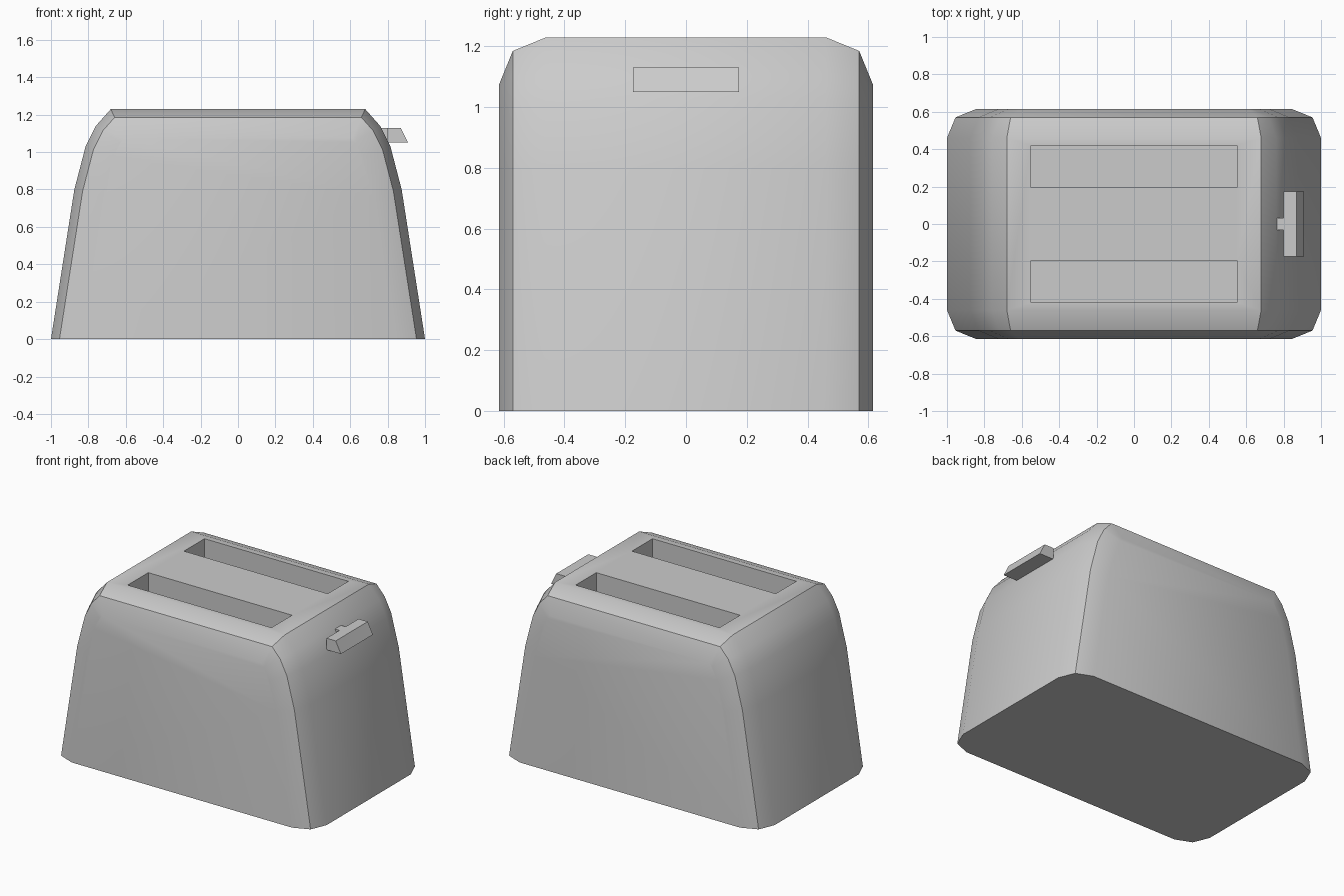
import bpy, bmesh, math
from mathutils import Vector

if "Cube" in bpy.data.objects:
    bpy.data.objects.remove(bpy.data.objects["Cube"])

# Right half of the body profile (x, z), bottom to top
PROFILE = [Vector(p) for p in ((1.0, 0), (0.875, 0.8), (0.815, 1.03), (0.76, 1.14), (0.68, 1.23))]
# Rounded front/back rim: (y, inset of the profile)
RIM = [(0.46, 0.0), (0.57, 0.045), (0.615, 0.155)]


def inset_profile(d):
    """Profile moved inwards by d, with the base kept on the ground."""
    normals = []
    for a, b in zip(PROFILE, PROFILE[1:]):
        e = (b - a).normalized()
        normals.append(Vector((e.y, -e.x)))
    normals.append(Vector((0, 1)))
    half = [PROFILE[0] - Vector((d / normals[0].x, 0))]
    for p, n1, n2 in zip(PROFILE[1:], normals, normals[1:]):
        half.append(p - (n1 + n2) * d / (1 + n1.dot(n2)))
    return [(p.x, p.y) for p in half] + [(-p.x, p.y) for p in reversed(half)]


def loft(name, sections):
    """Skin a list of (y, outline) sections and cap both ends."""
    bm = bmesh.new()
    rings = [[bm.verts.new((x, y, z)) for x, z in outline] for y, outline in sections]
    for r, s in zip(rings, rings[1:]):
        n = len(r)
        for i in range(n):
            j = (i + 1) % n
            bm.faces.new((r[i], r[j], s[j], s[i]))
    bm.faces.new(rings[0])
    bm.faces.new(rings[-1])
    bmesh.ops.recalc_face_normals(bm, faces=bm.faces)
    mesh = bpy.data.meshes.new(name)
    bm.to_mesh(mesh)
    bm.free()
    obj = bpy.data.objects.new(name, mesh)
    bpy.context.collection.objects.link(obj)
    return obj


def rect(x0, x1, z0, z1):
    return [(x0, z0), (x1, z0), (x1, z1), (x0, z1)]


# Body shell
sections = [(-y, inset_profile(d)) for y, d in reversed(RIM)]
sections += [(y, inset_profile(d)) for y, d in RIM]
body = loft("body", sections)

# Bread slots
bpy.context.view_layer.objects.active = body
for side in (-1, 1):
    outline = rect(-0.55, 0.55, 0.25, 1.4)
    cutter = loft("slot_cutter", [(side * 0.195, outline), (side * 0.42, outline)])
    cutter.hide_render = True
    mod = body.modifiers.new("slot", 'BOOLEAN')
    mod.operation = 'DIFFERENCE'
    mod.solver = 'EXACT'
    mod.object = cutter
    bpy.ops.object.modifier_apply(modifier=mod.name)
    bpy.data.objects.remove(cutter)

bpy.ops.object.select_all(action='DESELECT')
body.select_set(True)
bpy.ops.object.shade_smooth_by_angle(angle=math.radians(30))

# Lever: slanted handle and the stem that enters the body
handle = [(0.80, 1.05), (0.91, 1.05), (0.87, 1.13), (0.80, 1.13)]
loft("lever_handle", [(-0.175, handle), (0.175, handle)])
stem = rect(0.70, 0.80, 1.05, 1.13)
loft("lever_stem", [(-0.033, stem), (0.033, stem)])
